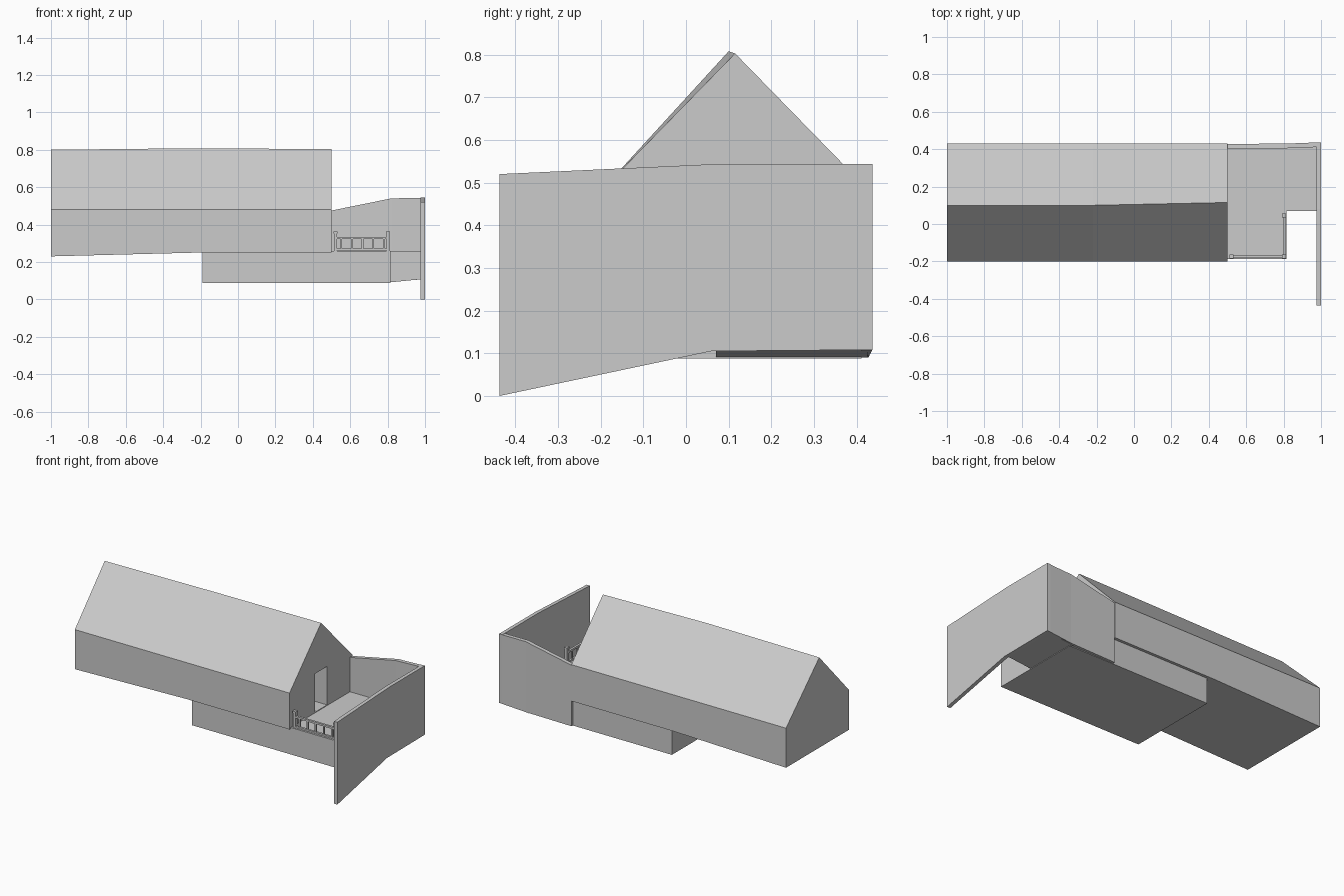
import bpy, bmesh

if "Cube" in bpy.data.objects:
    bpy.data.objects.remove(bpy.data.objects["Cube"])


def loft(name, rings):
    """Solid through matching cross-section rings, capped at both ends."""
    bm = bmesh.new()
    vs = [[bm.verts.new(p) for p in r] for r in rings]
    n = len(vs[0])
    for a, b in zip(vs, vs[1:]):
        for i in range(n):
            j = (i + 1) % n
            bm.faces.new((a[i], a[j], b[j], b[i]))
    bm.faces.new(vs[0])
    bm.faces.new(vs[-1])
    bmesh.ops.recalc_face_normals(bm, faces=bm.faces)
    me = bpy.data.meshes.new(name)
    bm.to_mesh(me)
    bm.free()
    ob = bpy.data.objects.new(name, me)
    bpy.context.collection.objects.link(ob)
    return ob


def box(name, x0, x1, y0, y1, z0, z1):
    return loft(name, [[(x0, y0, z), (x1, y0, z), (x1, y1, z), (x0, y1, z)]
                       for z in (z0, z1)])


# Gabled house body, with slightly uneven floor line and ridge
def gable(x, floor, ridge_y, ridge_z):
    return [(x, -0.2, floor), (x, 0.43, floor), (x, 0.43, 0.48),
            (x, ridge_y, ridge_z), (x, -0.2, 0.48)]


house = loft("house_body", [gable(-1.0, 0.23, 0.098, 0.80),
                            gable(-0.22, 0.25, 0.10, 0.808),
                            gable(0.5, 0.25, 0.115, 0.803)])

# Door recess in the right gable
cutter = box("door_cutter", 0.39, 0.6, 0.055, 0.175, 0.262, 0.505)
cutter.hide_render = True
cutter.hide_viewport = True
cut = house.modifiers.new("door_recess", "BOOLEAN")
cut.operation = "DIFFERENCE"
cut.solver = "EXACT"
cut.object = cutter

# Foundation under house and terrace, then the narrower terrace end
box("foundation", -0.19, 0.815, -0.188, 0.412, 0.088, 0.258)
loft("terrace_end", [[(x, 0.07, z), (x, 0.425, z), (x, 0.425, 0.258), (x, 0.07, 0.258)]
                     for x, z in ((0.80, 0.09), (0.985, 0.108))])


# Back wall of the terrace, its top rising to the right
def wall_ring(x, y, bottom, top):
    return [(x, y - 0.025, bottom), (x, y, bottom), (x, y, top), (x, y - 0.025, top)]


loft("terrace_back_wall", [wall_ring(0.5, 0.428, 0.09, 0.475),
                           wall_ring(0.82, 0.43, 0.095, 0.54),
                           wall_ring(1.0, 0.437, 0.108, 0.543)])

# Large side wall on the right with sloping foot
side = [(-0.437, 0.0), (0.06, 0.105), (0.437, 0.108),
        (0.437, 0.544), (0.08, 0.544), (-0.437, 0.52)]
loft("terrace_side_wall", [[(x, y, z) for y, z in side] for x in (0.977, 1.0)])

# Railing posts with small caps
posts = [(0.521, -0.174), (0.803, -0.174), (0.803, 0.045)]
for i, (x, y) in enumerate(posts):
    box(f"railing_post_{i}", x - 0.009, x + 0.009, y - 0.009, y + 0.009, 0.25, 0.355)
    box(f"railing_post_cap_{i}", x - 0.011, x + 0.011, y - 0.011, y + 0.011, 0.353, 0.364)

# Top and bottom rails along the front and the right edge
for label, z, t in (("top", 0.328, 0.006), ("bottom", 0.266, 0.005)):
    box(f"front_{label}_rail", 0.521, 0.803, -0.181, -0.167, z - t, z + t)
    box(f"side_{label}_rail", 0.796, 0.81, -0.174, 0.045, z - t, z + t)

# Balusters
for i in range(5):
    x = 0.552 + i * 0.057
    box(f"front_baluster_{i}", x - 0.005, x + 0.005, -0.179, -0.169, 0.262, 0.326)
for i in range(3):
    y = -0.119 + i * 0.055
    box(f"side_baluster_{i}", 0.798, 0.808, y - 0.005, y + 0.005, 0.262, 0.326)
